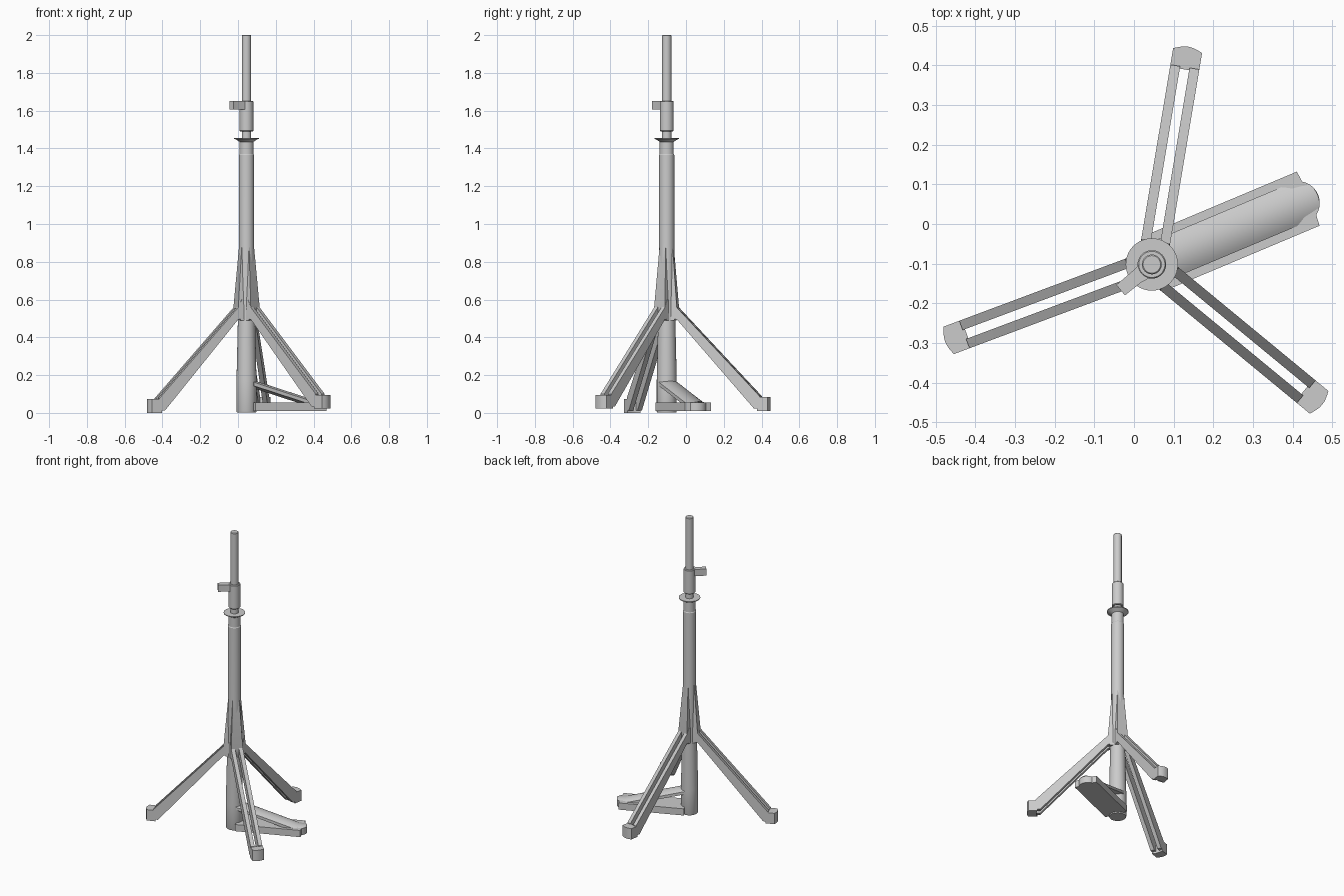
import bpy, bmesh, math
from mathutils import Matrix, Vector

if "Cube" in bpy.data.objects:
    bpy.data.objects.remove(bpy.data.objects["Cube"])

AXIS = Vector((0.045, -0.102, 0))


def place(angle, dz=0.0):
    return Matrix.Translation(AXIS + Vector((0, 0, dz))) @ Matrix.Rotation(math.radians(angle), 4, 'Z')


def finish(name, bm, matrix, smooth=True):
    bmesh.ops.remove_doubles(bm, verts=bm.verts, dist=1e-5)
    bmesh.ops.recalc_face_normals(bm, faces=bm.faces)
    bm.transform(matrix)
    me = bpy.data.meshes.new(name)
    bm.to_mesh(me)
    bm.free()
    ob = bpy.data.objects.new(name, me)
    bpy.context.collection.objects.link(ob)
    if smooth:
        bpy.ops.object.select_all(action='DESELECT')
        ob.select_set(True)
        bpy.context.view_layer.objects.active = ob
        bpy.ops.object.shade_smooth_by_angle(angle=math.radians(30))
    return ob


def loft(name, rings, angle, dz=0.0):
    """Skin equal-length closed rings and cap both ends."""
    bm = bmesh.new()
    vs = [[bm.verts.new(p) for p in ring] for ring in rings]
    n = len(rings[0])
    for a, b in zip(vs, vs[1:]):
        for i in range(n):
            j = (i + 1) % n
            bm.faces.new((a[i], a[j], b[j], b[i]))
    bm.faces.new(vs[0][::-1])
    bm.faces.new(vs[-1])
    return finish(name, bm, place(angle, dz))


def lathe(name, profile, segs=40):
    """Revolve (radius, z) points round the pole axis."""
    bm = bmesh.new()
    pts = [(0, profile[0][1])] + profile + [(0, profile[-1][1])]
    vs = [bm.verts.new((r, 0, z)) for r, z in pts]
    edges = [bm.edges.new(p) for p in zip(vs, vs[1:])]
    bmesh.ops.spin(bm, geom=vs + edges, cent=(0, 0, 0), axis=(0, 0, 1),
                   angle=math.tau, steps=segs)
    return finish(name, bm, place(0))


def plan(name, pts, z0, z1, angle, dz=0.0):
    """Extrude an (along, across) outline between two heights."""
    return loft(name, [[(x, y, z) for x, y in pts] for z in (z0, z1)], angle, dz)


def side(name, pts, y0, y1, angle, dz=0.0):
    """Extrude a (radius, z) outline between two across positions."""
    return loft(name, [[(r, y, z) for r, z in pts] for y in (y0, y1)], angle, dz)


# Central column
lathe("lower_tube", [(0.051, 0.003), (0.053, 0.008), (0.053, 0.17), (0.045, 0.52)])
lathe("outer_tube", [(0.046, 0.495), (0.047, 0.55), (0.040, 0.86), (0.040, 1.365),
                     (0.037, 1.37), (0.037, 1.44)])
lathe("flange", [(0.037, 1.435), (0.062, 1.451), (0.066, 1.451), (0.066, 1.456)])
lathe("inner_pole", [(0.025, 1.40), (0.025, 1.997), (0.022, 2.0)])
lathe("clamp_collar", [(0.033, 1.49), (0.036, 1.494), (0.036, 1.648), (0.033, 1.652)])
plan("clamp_lever", [(0, -0.022), (0.05, -0.018), (0.102, -0.017), (0.102, 0.017),
                     (0.05, 0.018), (0, 0.028)], 1.605, 1.65, 219.5)

# Three legs: hub fin, two rails and a rounded foot
rail = [(0.04, 0.497), (0.06, 0.495), (0.475, 0.012), (0.505, 0.012),
        (0.505, 0.078), (0.062, 0.556), (0.04, 0.60)]
arc = [(0.547 + 0.01 * math.cos(t * math.pi / 8), 0.037 * t / 4) for t in range(-4, 5)]
foot = [(0.492, 0.037), (0.499, 0.014), (0.499, -0.014), (0.492, -0.037)] + arc
for i, (ang, dz) in enumerate([(80.5, 0.01), (200.5, 0.0), (320.5, 0.023)], 1):
    fin = [(0.49, 0.045, 0.037), (0.515, 0.058, 0.037), (0.558, 0.060, 0.037), (0.875, 0.035, 0.021)]
    loft(f"hub_fin_{i}", [[(0, -w, z), (r, -w, z), (r, w, z), (0, w, z)] for z, r, w in fin], ang)
    # lower rail ends follow each foot height; the hub ends stay fixed
    rl = [(r, z + (dz if r > 0.4 else 0)) for r, z in rail]
    for s, tag in ((1, "left"), (-1, "right")):
        side(f"leg_{i}_rail_{tag}", rl, s * 0.012, s * 0.037, ang)
    plan(f"foot_{i}", foot, 0.0, 0.073, ang, dz)

# Foot pedal: base slab with a rounded nose and a crowned ramp above it
PED = 22.8
nose = [(0.40 + 0.055 * math.cos(a), 0.055 * math.sin(a))
        for a in (math.radians(-56 + 112 * k / 14) for k in range(15))]
slab = [(0.02, -0.074), (0.428, -0.074)] + nose + [(0.428, 0.074), (0.02, 0.074)]
plan("pedal_base", slab, 0.01, 0.055, PED)

cross = [(-0.053 + 0.106 * k / 12) for k in range(13)]
rings = []
for r, z in ((0.02, 0.178), (0.40, 0.064)):
    top = [(r, y, z - 0.016 * (y / 0.053) ** 2) for y in cross]
    rings.append(top + [(r, 0.053, z - 0.035), (r, -0.053, z - 0.035)])
# rounded ramp tip that drops into the nose
tip = [(0.40 + 0.054 * math.sqrt(max(0, 1 - (y / 0.054) ** 2)), y,
        0.060 - 0.014 * (y / 0.053) ** 2) for y in cross]
rings.append(tip + [(0.405, 0.053, 0.03), (0.405, -0.053, 0.03)])
loft("pedal_ramp", rings, PED)
